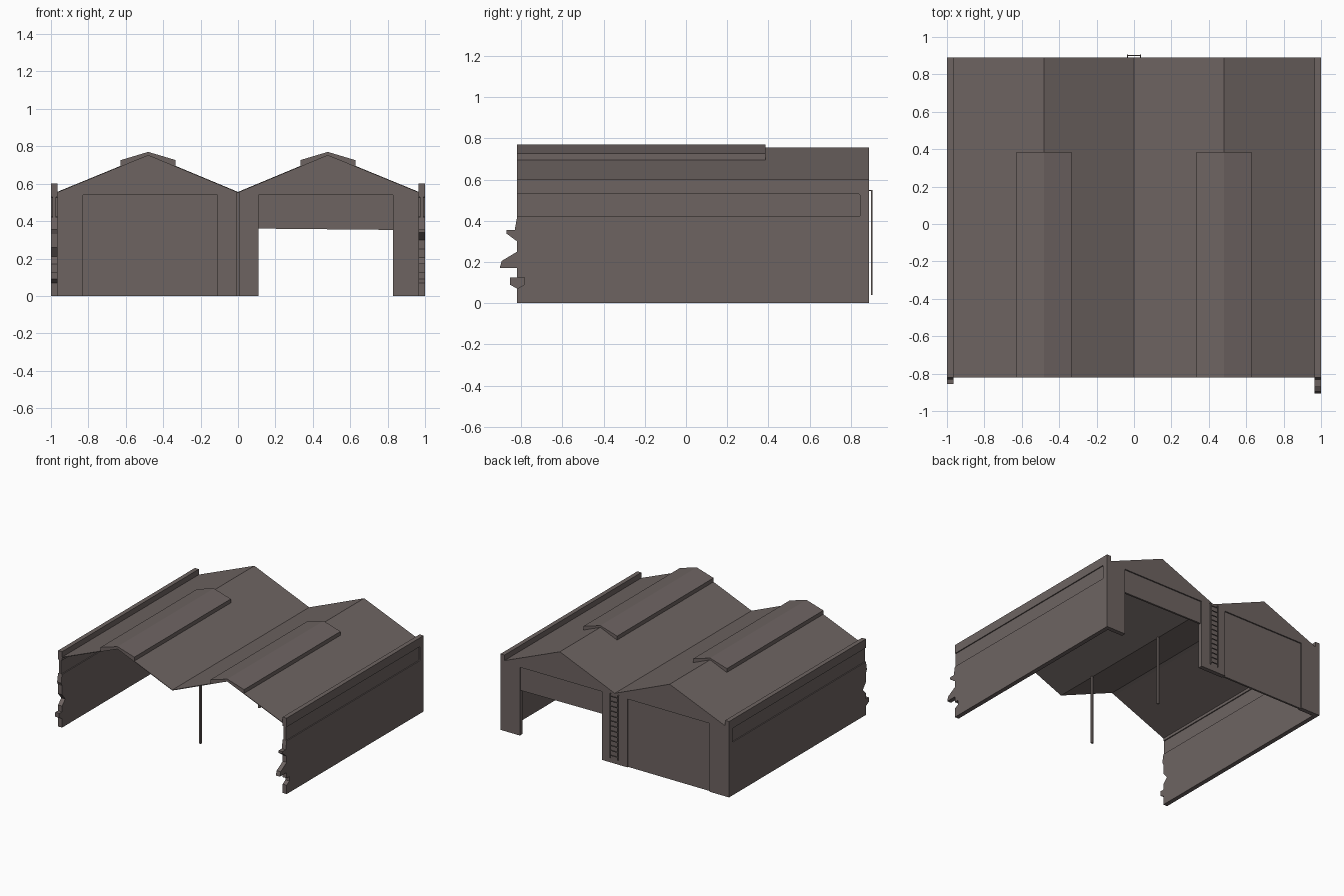
import bpy, bmesh

if "Cube" in bpy.data.objects:
    bpy.data.objects.remove(bpy.data.objects["Cube"])

mat = bpy.data.materials.new("warm_grey_concrete")
mat.diffuse_color = (0.155, 0.127, 0.121, 1)
mat.use_nodes = True
mat.node_tree.nodes["Principled BSDF"].inputs["Base Color"].default_value = mat.diffuse_color


def finish(name, bm):
    bmesh.ops.recalc_face_normals(bm, faces=bm.faces)
    me = bpy.data.meshes.new(name)
    bm.to_mesh(me)
    bm.free()
    me.materials.append(mat)
    ob = bpy.data.objects.new(name, me)
    bpy.context.collection.objects.link(ob)
    return ob


def prism(name, pts, axis, a, b):
    """Extrude a 2D outline along x (pts are y,z) or along y (pts are x,z)."""
    bm = bmesh.new()
    place = (lambda p: (a, p[0], p[1])) if axis == 'x' else (lambda p: (p[0], a, p[1]))
    face = bm.faces.new([bm.verts.new(place(p)) for p in pts])
    ext = bmesh.ops.extrude_face_region(bm, geom=[face])
    d = (b - a, 0, 0) if axis == 'x' else (0, b - a, 0)
    bmesh.ops.translate(bm, vec=d, verts=[v for v in ext['geom'] if isinstance(v, bmesh.types.BMVert)])
    return finish(name, bm)


def box(name, x0, x1, y0, y1, z0, z1):
    return prism(name, [(x0, z0), (x1, z0), (x1, z1), (x0, z1)], 'y', y0, y1)


FRONT, BACK = -0.82, 0.89

# Side walls: broken front edge, long slot filled by a thinner recessed panel
right_edge = [(-.82, .07), (-.785, .09), (-.785, .125), (-.82, .125), (-.82, .17),
              (-.905, .17), (-.895, .205), (-.82, .25), (-.82, .30), (-.872, .338),
              (-.872, .355), (-.832, .355)]
left_edge = [(-.82, .07), (-.855, .09), (-.855, .125), (-.82, .125), (-.82, .17),
             (-.78, .21), (-.82, .26), (-.82, .33), (-.832, .355)]
for name, s, edge in (("right", 1, right_edge), ("left", -1, left_edge)):
    outline = [(BACK, 0), (FRONT, 0)] + edge + [
        (FRONT, .42), (.84, .42), (.845, .425), (.845, .525), (.84, .53),
        (FRONT, .53), (FRONT, .6), (BACK, .6)]
    prism(name + "_side_wall", outline, 'x', s * .965, s * 1.0)
    box(name + "_recessed_panel", s * .973, s * .992, FRONT, .845, .42, .53)

# Back wall with twin gables and two doorways
prism("back_wall", [(-.965, 0), (-.83, 0), (-.83, .54), (-.11, .54), (-.11, 0), (.11, 0),
                    (.11, .54), (.83, .54), (.83, 0), (.965, 0), (.965, .555),
                    (.48, .753), (0, .555), (-.48, .753), (-.965, .555)], 'y', .855, BACK)

# Doors: left one closed, right one half raised
box("closed_door", -.83, -.11, .865, .88, 0, .54)
prism("raised_door", [(.11, .36), (.83, .353), (.83, .54), (.11, .54)], 'y', .865, .88)

# Folded roof sheet
ridge = [(-.967, .556), (-.48, .756), (0, .556), (.48, .756), (.967, .556)]
prism("roof", ridge + [(x, z - .005) for x, z in reversed(ridge)], 'y', FRONT, BACK)

# Ridge vents and support posts
for name, c in (("left", -.48), ("right", .48)):
    prism(name + "_ridge_vent", [(c - .147, .695), (c - .147, .726), (c, .77),
                                 (c + .147, .726), (c + .147, .695), (c, .75)], 'y', FRONT, .385)
for name, y in (("front", -.47), ("back", .27)):
    box(name + "_post", -.008, .008, y - .008, y + .008, 0, .553)

# Ladder on the back wall
for name, s in (("left", -1), ("right", 1)):
    box(name + "_ladder_rail", s * .031, s * .037, .898, .905, .04, .55)
    box(name + "_ladder_bracket", s * .031, s * .037, .885, .905, .544, .55)
for i in range(13):
    z = .06 + i * .039
    box("ladder_rung", -.033, .033, .899, .904, z, z + .005)
